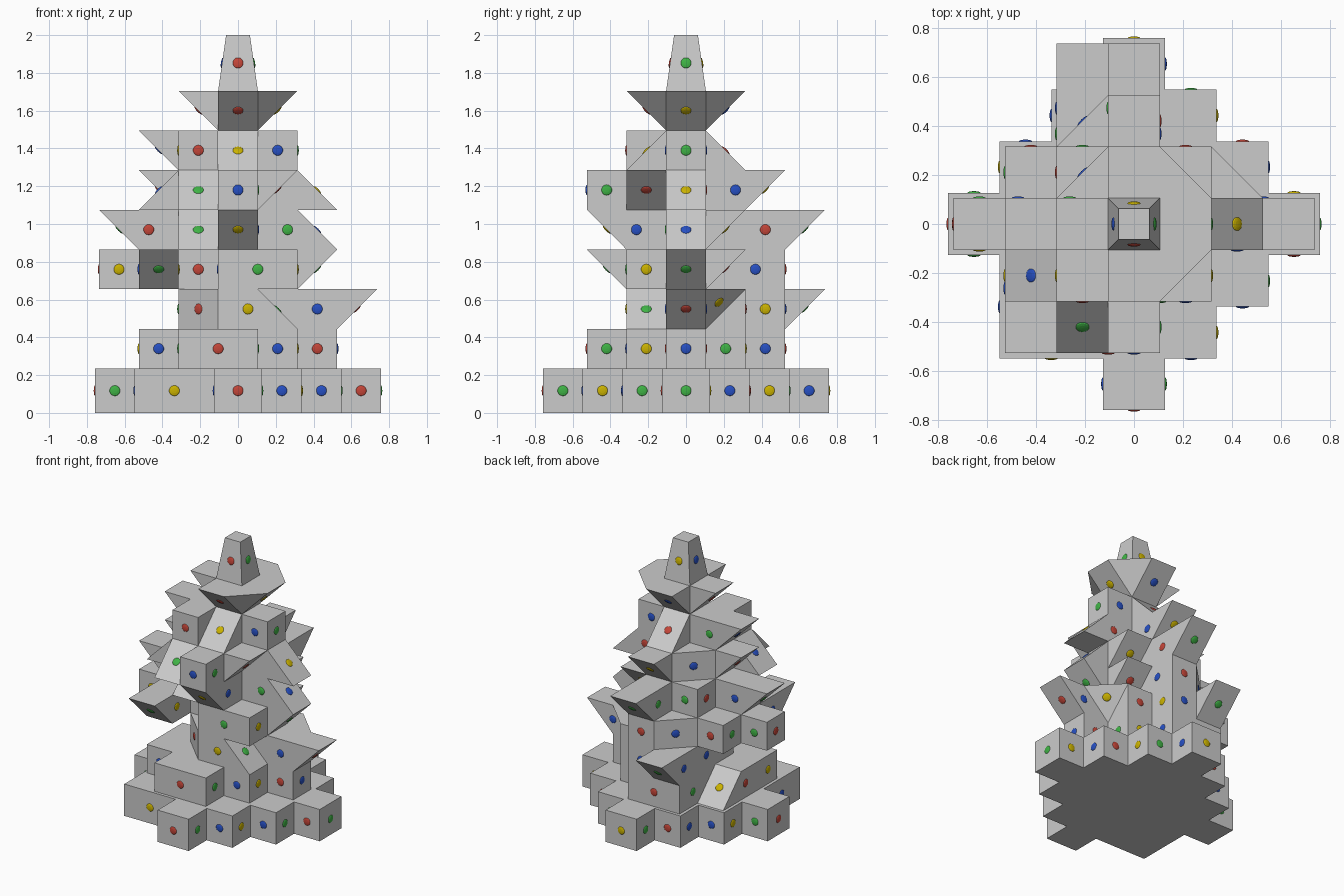
import bpy, bmesh
from mathutils import Vector, Matrix

if "Cube" in bpy.data.objects:
    bpy.data.objects.remove(bpy.data.objects["Cube"])

U = 0.105          # half a grid cell
COLOURS = {'r': ("red", (0.55, 0.06, 0.04, 1)), 'g': ("green", (0.05, 0.45, 0.06, 1)),
           'b': ("blue", (0.02, 0.08, 0.55, 1)), 'y': ("yellow", (0.6, 0.45, 0.0, 1))}
DOTS = {k: bmesh.new() for k in COLOURS}


def finish(name, bm):
    me = bpy.data.meshes.new(name)
    bm.to_mesh(me)
    bm.free()
    ob = bpy.data.objects.new(name, me)
    bpy.context.collection.objects.link(ob)
    return ob


def add_dot(key, centre, normal):
    rot = normal.to_track_quat('Z', 'Y').to_matrix().to_4x4()
    m = Matrix.Translation(centre) @ rot @ Matrix.Diagonal((1, 1, 0.25, 1))
    bmesh.ops.create_uvsphere(DOTS[key], u_segments=14, v_segments=6, radius=0.028, matrix=m)


def tier(name, z0, z1, outline, dots, grow=0.0, top_scale=1.0):
    """Loft from a bottom outline to a top outline; a point is (x, y) when its
    edge is upright or (x, y, top x, top y) when it leans. One dot per wall."""
    bm, cache = bmesh.new(), {}

    def vert(x, y, z, s=1.0):
        px = (x * U + (grow if x > 0 else -grow)) * s
        py = (y * U + (grow if y > 0 else -grow)) * s
        key = (x, y, z)
        if key not in cache:
            cache[key] = bm.verts.new((px, py, z))
        return cache[key]

    def face(vs):
        vs = [v for i, v in enumerate(vs) if v is not vs[i - 1]]
        return bm.faces.new(vs) if len(vs) > 2 else None

    low = [vert(p[0], p[1], z0) for p in outline]
    high = [vert(p[-2], p[-1], z1, top_scale) for p in outline]
    face(low[::-1])
    face(high)
    n = len(outline)
    for i in range(n):
        j = (i + 1) % n
        f = face([low[i], low[j], high[j], high[i]])
        if f and dots[i] in DOTS:
            f.normal_update()
            c = sum((v.co for v in f.verts), Vector()) / len(f.verts)
            add_dot(dots[i], c, f.normal)
    finish(name, bm)


Z = [0, 0.235, 0.445, 0.655, 0.865, 1.075, 1.285, 1.495, 1.705, 2.0]

# stepped base
tier("base_tier", Z[0], Z[1],
     [(-1, -7), (1, -7), (1, -5), (3, -5), (3, -3), (5, -3), (5, -1), (7, -1), (7, 1),
      (5, 1), (5, 3), (3, 3), (3, 5), (1, 5), (1, 7), (-1, 7), (-1, 5), (-3, 5), (-3, 3),
      (-5, 3), (-5, 1), (-7, 1), (-7, -1), (-5, -1), (-5, -5), (-1, -5)],
     "rgbybgrgybrygbygrbbygrgbyb", grow=0.022)

# second step with one sloped back corner
tier("second_tier", Z[1], Z[2],
     [(-3, -5), (1, -5), (1, -3), (3, -3), (3, -1), (5, -1), (5, 1), (3, 1), (3, 3),
      (1, 3), (1, 5), (-3, 5), (-3, 3, -3, 1), (-5, 3, -5, 1), (-5, -1), (-5, -3), (-3, -3)],
     "rgbyrbrgybrgyrybg")

# third tier: wings flare right and back
tier("third_tier", Z[2], Z[3],
     [(-1, -3), (3, -3, 1, -3), (3, -1, 1, -1), (5, -1, 7, -1), (5, 1, 7, 1), (3, 1, 5, 1),
      (3, 1, 3, 3), (3, 3), (1, 3), (1, 5), (-1, 5), (-1, 5, -1, 7), (-3, 5, -3, 7),
      (-3, 3), (-3, 1), (-3, -1)],
     "ygbrby.ryb.gbbgr")

# fourth tier
tier("fourth_tier", Z[3], Z[4],
     [(-1, -3), (3, -3), (3, -1), (3, -1, 5, -1), (3, 1, 5, 1), (3, 1), (3, 1, 3, 3),
      (1, 1, 1, 3), (1, 5), (-1, 5), (-3, 3), (-5, 3), (-5, 1), (-7, 1), (-7, -1),
      (-5, -1), (-5, -3, -5, -5), (-3, -3, -3, -5), (-3, -1), (-1, -1)],
     "gy.g..rbrbrggrybgyrb")

# fifth tier
tier("fifth_tier", Z[4], Z[5],
     [(-1, -3, -1, -5), (1, -3, 1, -5), (1, -1), (5, -1, 3, -1), (5, 1, 3, 1), (3, 1),
      (3, 1, 3, 3), (1, 1, 1, 3), (1, 5, 1, 7), (-1, 5, -1, 7), (-1, 3), (-3, 3), (-3, 1),
      (-5, 1, -7, 1), (-5, -1, -7, -1), (-3, -1), (-3, -3, -3, -1), (-1, -3, -1, -1)],
     "ybgb..yrgggrbgr.g.")

# sixth tier
tier("sixth_tier", Z[5], Z[6],
     [(-3, -5, -3, -3), (-1, -5, -1, -3), (-1, -5), (1, -5), (1, -3), (1, -3, 3, -3),
      (1, -1, 3, -1), (5, -1, 3, -1), (5, 1, 3, 1), (1, 1), (1, 3, 1, 5), (-1, 3, -1, 5),
      (-1, 3), (-3, 1), (-3, 1, -5, 1), (-3, -1, -5, -1), (-3, -1), (-5, -1, -3, -1),
      (-5, -3, -3, -3), (-3, -3)],
     "g.bg.r.yrby.b.r..b..")

# seventh tier
tier("seventh_tier", Z[6], Z[7],
     [(-3, -3), (-1, -3), (-1, -3, -1, -1), (1, -3, 1, -1), (1, -1), (3, -1), (3, 1),
      (1, 1), (1, 3, 1, 1), (-1, 3, -1, 1), (-1, 1), (-3, 1, -5, 1), (-3, -1, -5, -1), (-3, -1)],
     "r.y.bgb.r.gb.y")

# flared collar
tier("collar", Z[7], Z[8],
     [(-1, -1, -1, -3), (1, -1, 1, -3), (1, -1, 3, -1), (1, 1, 3, 1), (1, 1, 1, 3),
      (-1, 1, -1, 3), (-1, 1), (-1, 1, -3, 1), (-1, -1, -3, -1), (-1, -1)],
     "r.y.b..r..")

# tapered tip
tier("tip", Z[8], Z[9], [(-1, -1), (1, -1), (1, 1), (-1, 1)], "rgyb", top_scale=0.6)

# coloured dots, one object per colour
for key, (label, rgba) in COLOURS.items():
    ob = finish(label + "_dots", DOTS[key])
    mat = bpy.data.materials.new(label)
    mat.diffuse_color = rgba
    mat.use_nodes = True
    mat.node_tree.nodes["Principled BSDF"].inputs["Base Color"].default_value = mat.diffuse_color
    ob.data.materials.append(mat)
